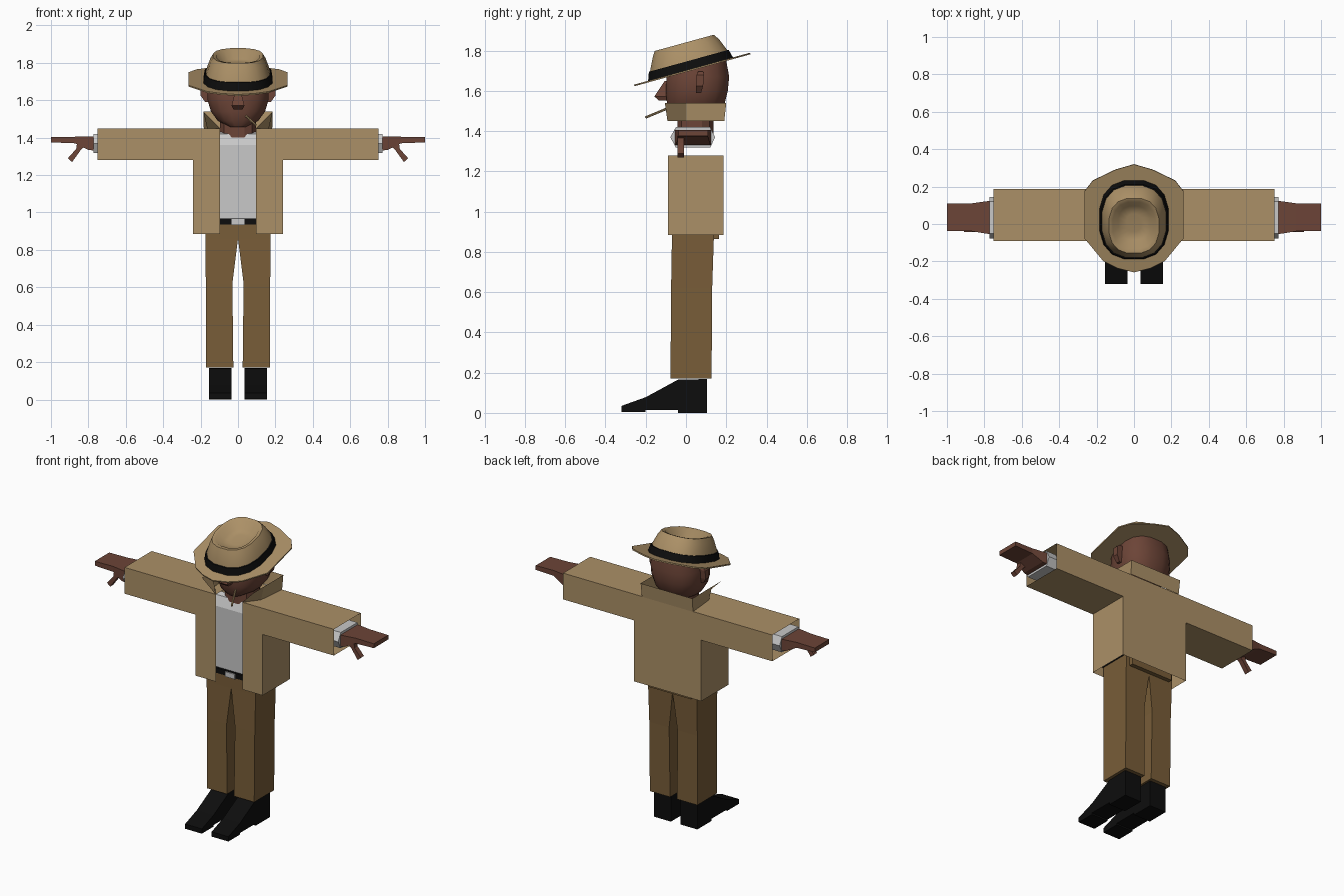
import bpy, bmesh, math
from mathutils import Vector

cube = bpy.data.objects.get("Cube")
if cube:
    bpy.data.objects.remove(cube, do_unlink=True)


def material(name, r, g, b):
    m = bpy.data.materials.new(name)
    m.use_nodes = True
    m.diffuse_color = (r, g, b, 1)
    bsdf = m.node_tree.nodes["Principled BSDF"]
    bsdf.inputs["Base Color"].default_value = (r, g, b, 1)
    bsdf.inputs["Roughness"].default_value = 0.9
    return m


TAN = material("tan_cloth", 0.41, 0.28, 0.135)
BROWN = material("brown_cloth", 0.19, 0.11, 0.04)
SKIN = material("brown_skin", 0.15, 0.058, 0.038)
BLACK = material("black_leather", 0.004, 0.004, 0.004)
WHITE = material("white_cotton", 0.58, 0.58, 0.58)


def finish(name, bm, mat, mirror=False, smooth=None):
    bmesh.ops.remove_doubles(bm, verts=bm.verts, dist=0.0005)
    bmesh.ops.recalc_face_normals(bm, faces=bm.faces)
    mesh = bpy.data.meshes.new(name)
    bm.to_mesh(mesh)
    bm.free()
    ob = bpy.data.objects.new(name, mesh)
    bpy.context.collection.objects.link(ob)
    mesh.materials.append(mat)
    if mirror:
        ob.modifiers.new("Mirror", 'MIRROR')
    if smooth:
        bpy.ops.object.select_all(action='DESELECT')
        ob.select_set(True)
        bpy.context.view_layer.objects.active = ob
        bpy.ops.object.shade_smooth_by_angle(angle=math.radians(smooth))
    return ob


def add_loft(bm, rings, closed=True, caps=True):
    """Skin a list of equal-length point rings."""
    vs = [[bm.verts.new(p) for p in ring] for ring in rings]
    n = len(vs[0])
    for a, b in zip(vs, vs[1:]):
        for i in range(n if closed else n - 1):
            j = (i + 1) % n
            bm.faces.new((a[i], a[j], b[j], b[i]))
    if closed and caps:
        bm.faces.new(vs[0])
        bm.faces.new(vs[-1])


def loft(name, rings, mat, mirror=False, smooth=None, closed=True, caps=True):
    bm = bmesh.new()
    add_loft(bm, rings, closed, caps)
    return finish(name, bm, mat, mirror, smooth)


def rect_z(x0, x1, y0, y1, z):
    return [(x0, y0, z), (x1, y0, z), (x1, y1, z), (x0, y1, z)]


def box(name, x0, x1, y0, y1, z0, z1, mat, mirror=False):
    return loft(name, [rect_z(x0, x1, y0, y1, z) for z in (z0, z1)], mat, mirror)


def along_x(points, x):
    return [(x, y, z) for y, z in points]


def oval(rx, y0, y1, z, n=16, power=0.8):
    """Squarish oval ring spanning y0..y1."""
    ring = []
    for i in range(n):
        a = 2 * math.pi * (i + 0.5) / n
        c, s = math.cos(a), math.sin(a)
        ring.append((rx * math.copysign(abs(c) ** power, c),
                     (y0 + y1) / 2 + (y1 - y0) / 2 * math.copysign(abs(s) ** power, s), z))
    return ring


# Jacket: open shell with hollow square sleeves
FRONT, BACK, HEM, ARMPIT, SHOULDER = -0.09, 0.187, 0.885, 1.28, 1.45
SIDE, OPENING, SLEEVE_END = 0.24, 0.095, 0.75
bm = bmesh.new()
plan = [(OPENING, FRONT), (SIDE, FRONT), (SIDE, BACK), (0, BACK)]
add_loft(bm, [[(x, y, z) for x, y in plan] for z in (HEM, ARMPIT)], closed=False)
tube = [(FRONT, ARMPIT), (FRONT, SHOULDER), (BACK, SHOULDER), (BACK, ARMPIT)]
add_loft(bm, [along_x(tube, SIDE), along_x(tube, SLEEVE_END)], caps=False)
add_loft(bm, [along_x(tube, OPENING), along_x(tube, SIDE)], closed=False)
yoke = [(0.13, SHOULDER), (BACK, SHOULDER), (BACK, ARMPIT)]
add_loft(bm, [along_x(yoke, 0), along_x(yoke, OPENING)], closed=False)
finish("jacket", bm, TAN, mirror=True)

# Turned-up collar
loft("collar", [
    [(0.095, -0.092, 1.45), (0.165, 0, 1.45), (0.183, 0.19, 1.45), (0, 0.19, 1.45)],
    [(0.185, -0.105, 1.54), (0.185, 0, 1.54), (0.185, 0.2, 1.54), (0, 0.2, 1.54)],
], TAN, mirror=True, closed=False)

# Shirt front, belt and buckle
shirt = [(-0.06, 0.94), (-0.06, 1.36), (-0.035, 1.42), (0, 1.43)]
loft("shirt", [along_x(shirt, -0.14), along_x(shirt, 0.14)], WHITE, closed=False)
box("belt", -0.178, 0.178, -0.076, 0.17, 0.935, 0.967, BLACK)
box("buckle", -0.035, 0.035, -0.084, -0.07, 0.932, 0.964, WHITE)

# Trousers
loft("trouser_legs", [
    rect_z(0.025, 0.170, -0.077, 0.127, 0.17),
    rect_z(0.030, 0.172, -0.074, 0.130, 0.62),
    rect_z(0.000, 0.175, -0.070, 0.138, 0.86),
    rect_z(0.000, 0.175, -0.070, 0.140, 0.95),
], BROWN, mirror=True)
box("trouser_seat", -0.15, 0.15, 0.12, 0.165, 0.865, 0.95, BROWN)

# Shoes: side profile with a raised arch
shoe = [(0.105, 0), (0.105, 0.168), (-0.04, 0.165), (-0.2, 0.078), (-0.32, 0.035),
        (-0.32, 0.004), (-0.2, 0.004), (-0.2, 0.014), (-0.04, 0.014), (-0.04, 0)]
loft("shoes", [along_x(shoe, 0.035), along_x(shoe, 0.155)], BLACK, mirror=True)

# Shirt cuffs, wrists, hands and thumbs
hexagon = [(-0.078, 1.37), (-0.05, 1.42), (0.12, 1.42), (0.145, 1.37), (0.12, 1.318), (-0.05, 1.318)]
loft("cuffs", [along_x(hexagon, 0.7), along_x(hexagon, 0.772)], WHITE, mirror=True)


def rect_x(x, y0, y1, z0, z1):
    return along_x([(y0, z0), (y1, z0), (y1, z1), (y0, z1)], x)


loft("hands", [
    rect_x(0.76, -0.055, 0.125, 1.33, 1.405),
    rect_x(0.80, -0.05, 0.12, 1.335, 1.405),
    rect_x(0.87, -0.038, 0.11, 1.37, 1.405),
    rect_x(1.0, -0.038, 0.11, 1.375, 1.403),
], SKIN, mirror=True)
thumb = [(0.80, 1.37), (0.86, 1.375), (0.865, 1.34), (0.91, 1.29), (0.887, 1.27), (0.84, 1.335)]
loft("thumbs", [[(x, y, z) for x, z in thumb] for y in (-0.042, -0.01)], SKIN, mirror=True)

# Neck, head, nose and ears
loft("neck", [oval(0.1, -0.045, 0.14, z, 12) for z in (1.36, 1.52)], SKIN)
loft("head", [
    oval(0.05, -0.07, 0.10, 1.458), oval(0.11, -0.09, 0.16, 1.49),
    oval(0.147, -0.097, 0.195, 1.54), oval(0.165, -0.103, 0.21, 1.6),
    oval(0.167, -0.098, 0.217, 1.67), oval(0.15, -0.06, 0.2, 1.76),
], SKIN, smooth=30)
loft("nose", [
    rect_z(-0.025, 0.025, -0.135, -0.08, 1.552),
    rect_z(-0.034, 0.034, -0.157, -0.08, 1.572),
    rect_z(-0.015, 0.015, -0.105, -0.08, 1.65),
], SKIN)
loft("ears", [
    rect_z(0.14, 0.175, 0.05, 0.075, 1.59),
    rect_z(0.14, 0.20, 0.05, 0.085, 1.625),
    rect_z(0.14, 0.20, 0.053, 0.09, 1.68),
    rect_z(0.14, 0.185, 0.06, 0.085, 1.695),
], SKIN, mirror=True)

# Cigarette
tip, end = Vector((0.095, -0.2, 1.468)), Vector((0.04, -0.08, 1.518))
bm = bmesh.new()
bmesh.ops.create_cone(bm, cap_ends=True, segments=6, radius1=0.006, radius2=0.006,
                      depth=(tip - end).length)
stick = finish("cigarette", bm, TAN)
stick.location = (tip + end) / 2
stick.rotation_euler = (tip - end).to_track_quat('Z', 'Y').to_euler()

# Hat: brim, dented crown and ribbon, tilted forward
half = [(0, 0.30), (0.10, 0.27), (0.22, 0.21), (0.265, 0.15), (0.265, -0.11),
        (0.165, -0.235), (0.09, -0.275), (0, -0.298)]
outline = half + [(-x, y) for x, y in reversed(half[1:-1])]
brim = loft("hat_brim", [[(x, y, z) for x, y in outline] for z in (-0.004, 0.004)], TAN)
crown = loft("hat_crown", [
    oval(0.182, -0.222, 0.210, 0), oval(0.172, -0.205, 0.196, 0.05),
    oval(0.150, -0.175, 0.172, 0.11), oval(0.135, -0.157, 0.152, 0.138),
    oval(0.115, -0.135, 0.130, 0.134), oval(0.085, -0.095, 0.095, 0.092),
    oval(0.04, -0.05, 0.05, 0.088),
], TAN, smooth=50)
ribbon = loft("hat_ribbon", [oval(0.188, -0.229, 0.216, 0.003),
                             oval(0.180, -0.213, 0.204, 0.046)], BLACK, smooth=40)
for part in (brim, crown, ribbon):
    part.location = (0, 0.03, 1.706)
    part.rotation_euler.x = math.radians(15.4)
